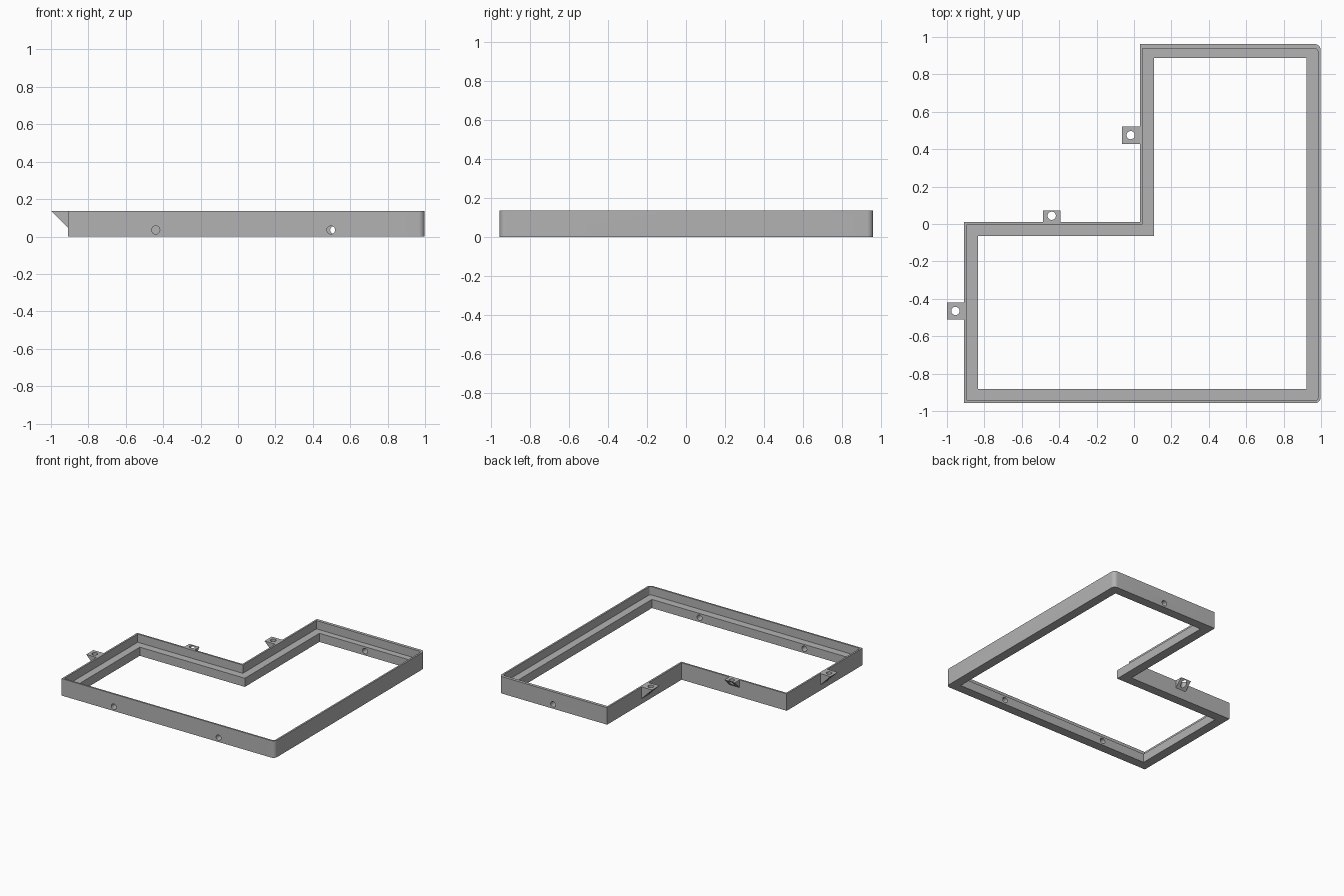
import bpy, bmesh, math
from mathutils import Matrix

cube = bpy.data.objects.get("Cube")
if cube:
    bpy.data.objects.remove(cube)

HEIGHT, LEDGE, HOLE = 0.137, 0.07, 0.022

grey = bpy.data.materials.new("plain grey")
grey.use_nodes = True
colour = (0.45, 0.45, 0.45, 1)
grey.diffuse_color = colour
grey.node_tree.nodes["Principled BSDF"].inputs["Base Color"].default_value = colour


def make_object(name, bm):
    bmesh.ops.recalc_face_normals(bm, faces=bm.faces)
    mesh = bpy.data.meshes.new(name)
    bm.to_mesh(mesh)
    bm.free()
    mesh.materials.append(grey)
    obj = bpy.data.objects.new(name, mesh)
    bpy.context.collection.objects.link(obj)
    return obj


def prism(name, points, vector):
    bm = bmesh.new()
    face = bm.faces.new([bm.verts.new(p) for p in points])
    new = bmesh.ops.extrude_face_region(bm, geom=[face])["geom"]
    bmesh.ops.translate(bm, vec=vector,
                        verts=[v for v in new if isinstance(v, bmesh.types.BMVert)])
    return make_object(name, bm)


def cylinder(name, location, axis, depth):
    bm = bmesh.new()
    bmesh.ops.create_cone(bm, cap_ends=True, segments=32, radius1=HOLE,
                          radius2=HOLE, depth=depth)
    turn = {"x": Matrix.Rotation(math.pi / 2, 4, "Y"),
            "y": Matrix.Rotation(math.pi / 2, 4, "X"),
            "z": Matrix.Identity(4)}[axis]
    bm.transform(Matrix.Translation(location) @ turn)
    return make_object(name, bm)


def activate(obj):
    bpy.ops.object.select_all(action="DESELECT")
    obj.select_set(True)
    bpy.context.view_layer.objects.active = obj


def cut(obj, cutter):
    cutter.hide_render = True
    mod = obj.modifiers.new("cut", "BOOLEAN")
    mod.operation, mod.solver, mod.object = "DIFFERENCE", "EXACT", cutter
    activate(obj)
    bpy.ops.object.modifier_apply(modifier=mod.name)
    bpy.data.objects.remove(cutter)


def outline(inset, back_inset, radius, z):
    """L-shaped outline, inset from the outside, rounded on the +x side."""
    left, right = -0.908 + inset, 0.998 - inset
    front, back = -0.958 + inset, 0.962 - back_inset
    notch_x, notch_y = 0.032 + inset, 0.01 - inset
    points = [(left, notch_y, z), (left, front, z)]
    for y, sign, start in ((front, 1, -90), (back, -1, 0)):
        if radius == 0:
            points.append((right, y, z))
            continue
        for step in range(9):
            a = math.radians(start + step * 90 / 8)
            points.append((right - radius + radius * math.cos(a),
                           y + sign * radius + radius * math.sin(a), z))
    return points + [(notch_x, back, z), (notch_x, notch_y, z)]


# Frame: thin upper wall standing on a wider inner ledge
frame = prism("frame", outline(0, 0, 0.032, 0), (0, 0, HEIGHT))
cut(frame, prism("upper_opening", outline(0.014, 0.025, 0.018, LEDGE), (0, 0, 0.2)))
cut(frame, prism("lower_opening", outline(0.075, 0.075, 0, -0.1), (0, 0, 0.4)))

# Screw holes through the front, right and back ledges
for x, y, axis in ((-0.44, -0.92, "y"), (0.497, -0.92, "y"), (0.515, 0.925, "y"),
                   (0.96, -0.463, "x"), (0.96, 0.475, "x")):
    cut(frame, cylinder("screw_hole", (x, y, LEDGE / 2), axis, 0.2))


# Wedge tabs with a vertical hole, on the outside of the notch and left walls
def tab(name, wall, centre, length, hole_offset, along_x):
    def place(out, side, z):
        if along_x:
            return (wall - out, centre + side, z)
        return (centre + side, wall + out, z)
    half = 0.046
    profile = [place(0, -half, HEIGHT), place(length, -half, HEIGHT),
               place(0, -half, HEIGHT - length)]
    obj = prism(name, profile, (0, 2 * half, 0) if along_x else (2 * half, 0, 0))
    cut(obj, cylinder("tab_hole", place(hole_offset, 0, HEIGHT), "z", 0.5))
    return obj


tabs = [tab("left_tab", -0.908, -0.465, 0.092, 0.047, True),
        tab("notch_side_tab", 0.032, 0.475, 0.095, 0.05, True),
        tab("notch_back_tab", 0.01, -0.44, 0.062, 0.034, False)]

for obj in [frame] + tabs:
    activate(obj)
    bpy.ops.object.shade_smooth_by_angle(angle=math.radians(30))
